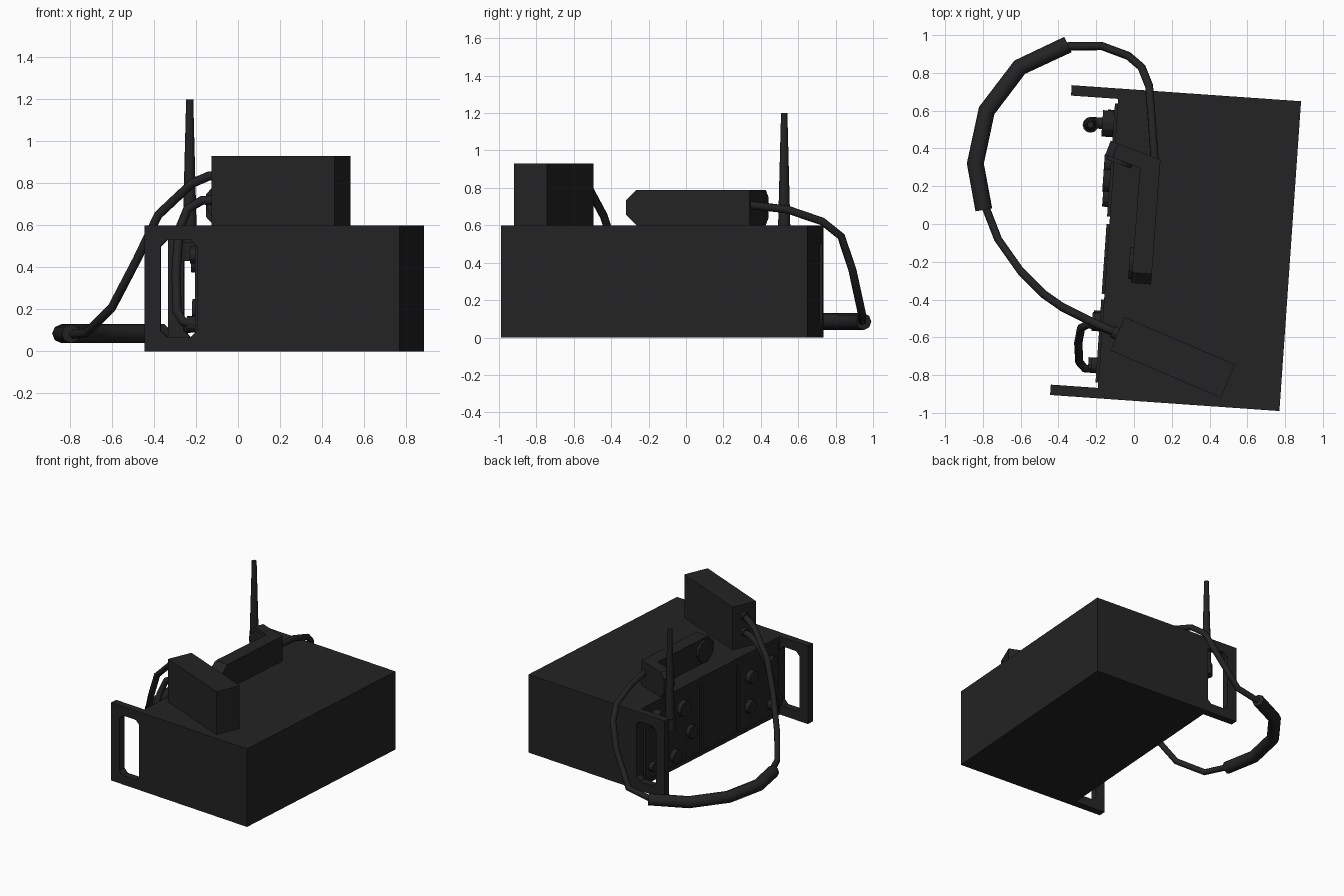
import bpy, bmesh, math
from mathutils import Matrix, Vector

if "Cube" in bpy.data.objects:
    bpy.data.objects.remove(bpy.data.objects["Cube"])

black = bpy.data.materials.new("charcoal_black")
black.diffuse_color = (0.017, 0.017, 0.017, 1)
black.use_nodes = True
black.node_tree.nodes["Principled BSDF"].inputs["Base Color"].default_value = black.diffuse_color

# The chassis is turned 4 degrees; u runs front to back, v along the panel
R = Matrix.Rotation(math.radians(-4), 4, 'Z')


def add(name, bm):
    bmesh.ops.recalc_face_normals(bm, faces=bm.faces)
    me = bpy.data.meshes.new(name)
    bm.to_mesh(me)
    bm.free()
    me.materials.append(black)
    ob = bpy.data.objects.new(name, me)
    bpy.context.collection.objects.link(ob)
    return ob


def prism(name, pts, depth, m):
    """Outline in the (x, z) plane, extruded along y by depth."""
    bm = bmesh.new()
    face = bm.faces.new([bm.verts.new((a, 0, z)) for a, z in pts])
    out = bmesh.ops.extrude_face_region(bm, geom=[face])['geom']
    bmesh.ops.translate(bm, vec=(0, depth, 0), verts=[g for g in out if isinstance(g, bmesh.types.BMVert)])
    bm.transform(m)
    return add(name, bm)


def box(name, a0, a1, b0, b1, z0, z1, m=R):
    pts = [(a0, z0), (a1, z0), (a1, z1), (a0, z1)]
    return prism(name, pts, b1 - b0, m @ Matrix.Translation((0, b0, 0)))


def rod(name, p, q, r1, r2=None, n=12):
    p, q = Vector(p), Vector(q)
    bm = bmesh.new()
    bmesh.ops.create_cone(bm, cap_ends=True, segments=n, radius1=r1, radius2=r1 if r2 is None else r2,
                          depth=(q - p).length)
    rot = Vector((0, 0, 1)).rotation_difference(q - p).to_matrix().to_4x4()
    bm.transform(Matrix.Translation((p + q) / 2) @ rot)
    return add(name, bm)


def tube(name, pts, r):
    cu = bpy.data.curves.new(name, 'CURVE')
    cu.dimensions = '3D'
    cu.bevel_depth, cu.bevel_resolution, cu.use_fill_caps = r, 2, True
    sp = cu.splines.new('POLY')
    sp.points.add(len(pts) - 1)
    for sp_pt, p in zip(sp.points, pts):
        sp_pt.co = (*p, 1)
    cu.materials.append(black)
    ob = bpy.data.objects.new(name, cu)
    bpy.context.collection.objects.link(ob)
    bpy.ops.object.select_all(action='DESELECT')
    ob.select_set(True)
    bpy.context.view_layer.objects.active = ob
    bpy.ops.object.convert(target='MESH')


def knob(name, v, z, r, u):
    rod(name, R @ Vector((-0.12, v, z)), R @ Vector((u, v, z)), r)


def frame(x, y, dx, dy, z=0.6):
    return Matrix.Translation((x, y, z)) @ Matrix.Rotation(math.atan2(dy, dx), 4, 'Z')


# Chassis and control panels
box("chassis", -0.13, 0.837, -0.934, 0.71, 0, 0.6)
for i, (v0, v1) in enumerate([(0.03, 0.63), (-0.38, -0.01), (-0.85, -0.41)]):
    box(f"control_panel_{i}", -0.145, -0.12, v0, v1, 0.04, 0.56)

# Side handles with chamfered windows
half = [(-0.13, 0), (-0.13, 0.1), (-0.16, 0.07), (-0.275, 0.07), (-0.305, 0.1)]
outline = [(-0.38, 0)] + half + [(u, 0.6 - z) for u, z in reversed(half)] + [(-0.38, 0.6)]
for side, v in (("left", -0.934), ("right", 0.655)):
    prism(f"handle_{side}", outline, 0.055, R @ Matrix.Translation((0, v, 0)))

# Knobs and sockets
for i, k in enumerate([(0.22, 0.455, 0.06, -0.18), (0.13, 0.245, 0.05, -0.175), (0.31, 0.12, 0.05, -0.18),
                       (0.56, 0.13, 0.035, -0.18), (-0.53, 0.425, 0.05, -0.185), (-0.52, 0.2, 0.05, -0.18),
                       (-0.76, 0.46, 0.04, -0.175), (-0.76, 0.13, 0.04, -0.19)]):
    knob(f"knob_{i}", *k)

# Antenna on its mount
knob("antenna_mount", 0.52, 0.48, 0.07, -0.205)
knob("antenna_neck", 0.52, 0.48, 0.03, -0.27)
rod("antenna", (-0.23, 0.525, 0.43), (-0.23, 0.525, 1.2), 0.037, 0.017)
rod("antenna_joint", (-0.23, 0.525, 0.43), (-0.23, 0.525, 0.52), 0.042)

# Handset lying on top
m = frame(0.09, -0.32, 0.05, 0.66)
prism("handset_grip", [(0.055, 0), (0.662, 0), (0.662, 0.19), (0.055, 0.19), (0, 0.135), (0, 0.055)], 0.105, m)
m = frame(0.14, 0.34, -0.26, 0.1)
prism("handset_earpiece", [(0, 0), (0.24, 0), (0.282, 0.04), (0.282, 0.15), (0.24, 0.19), (0, 0.19)], 0.08, m)
rod("earpiece_disc", m @ Vector((0.2, 0.07, 0.095)), m @ Vector((0.2, 0.1, 0.095)), 0.07)
rod("mouthpiece_disc", (0.02, -0.21, 0.695), (-0.025, -0.207, 0.695), 0.085)

# Speaker box on top with two cable sockets
m = frame(-0.125, -0.67, 0.585, -0.25)
box("speaker_box", 0, 0.636, 0, 0.192, 0, 0.33, m)
for i, z in enumerate((0.24, 0.12)):
    rod(f"speaker_socket_{i}", m @ Vector((0.02, 0.096, z)), m @ Vector((-0.03, 0.096, z)), 0.032)

# Cables
tube("long_cable_lower", [(-0.08, -0.583, 0.84), (-0.14, -0.555, 0.835), (-0.22, -0.52, 0.8), (-0.38, -0.44, 0.65),
                          (-0.48, -0.37, 0.44), (-0.6, -0.25, 0.21), (-0.72, -0.08, 0.09), (-0.79, 0.1, 0.08)], 0.022)
tube("long_cable_upper", [(-0.37, 0.94, 0.085), (-0.17, 0.942, 0.12), (-0.03, 0.89, 0.36), (0.04, 0.83, 0.54),
                          (0.08, 0.73, 0.62), (0.095, 0.54, 0.685), (0.11, 0.33, 0.71)], 0.022)
tube("cable_sleeve", [(-0.795, 0.075, 0.085), (-0.84, 0.32, 0.085), (-0.78, 0.6, 0.085), (-0.605, 0.83, 0.085),
                      (-0.35, 0.95, 0.085)], 0.045)
tube("short_cable", [(-0.08, -0.583, 0.72), (-0.17, -0.545, 0.72), (-0.24, -0.53, 0.68), (-0.28, -0.55, 0.58),
                     (-0.295, -0.63, 0.38), (-0.29, -0.73, 0.19), (-0.26, -0.765, 0.14), (-0.19, -0.77, 0.13)], 0.022)
